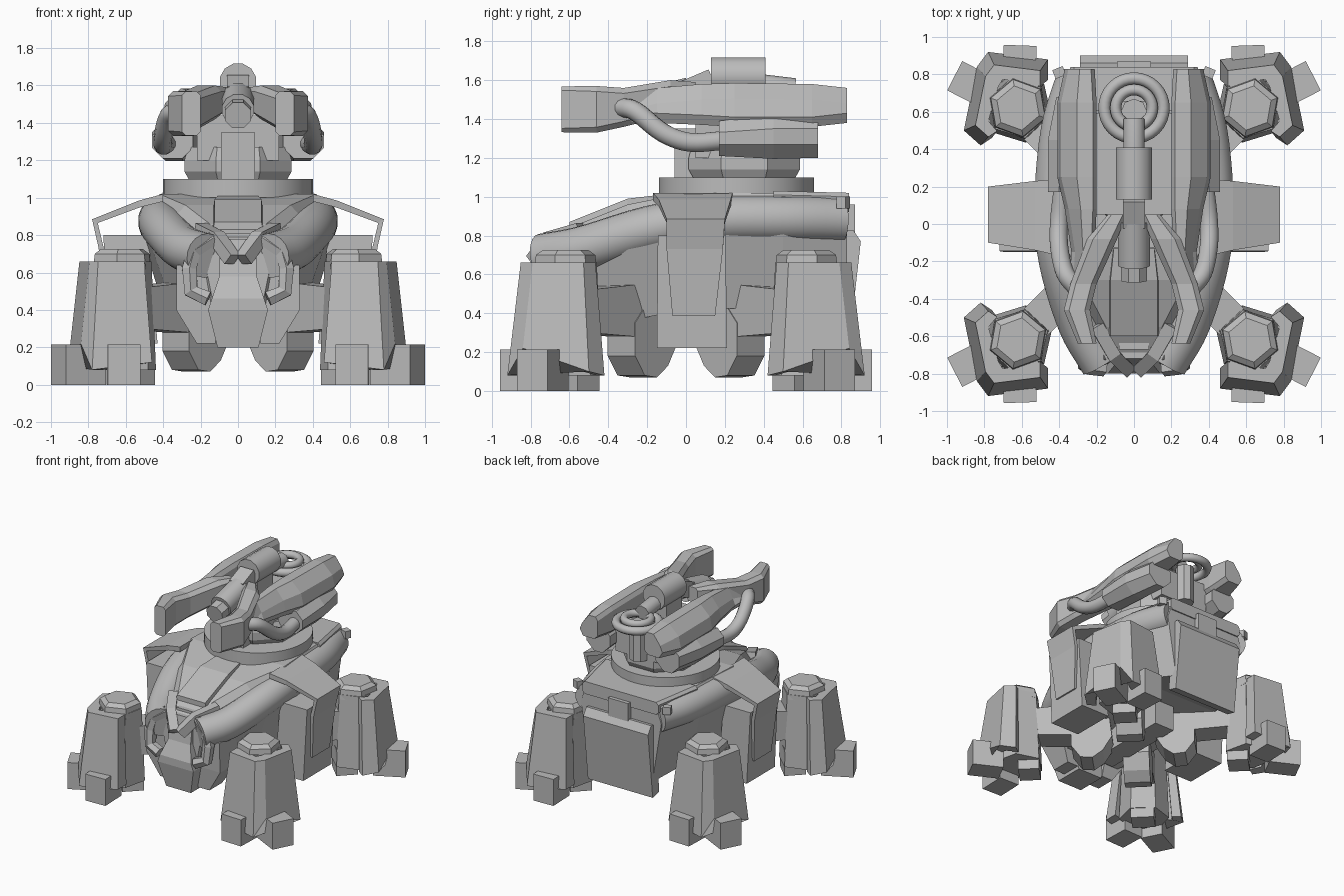
import bpy, bmesh, math
from mathutils import Vector, Matrix

if "Cube" in bpy.data.objects:
    bpy.data.objects.remove(bpy.data.objects["Cube"])

grey = bpy.data.materials.new("hull grey")
grey.diffuse_color = (0.5, 0.5, 0.5, 1)
grey.use_nodes = True
grey.node_tree.nodes["Principled BSDF"].inputs["Base Color"].default_value = grey.diffuse_color


def loft(name, rings, mirror="", smooth=False, closed=False):
    """Skin equal-length rings of points; optional mirroring in x and y."""
    bm = bmesh.new()
    vs = [[bm.verts.new(p) for p in r] for r in rings]
    n, m = len(rings[0]), len(rings)
    for i in range(m if closed else m - 1):
        a, b = vs[i], vs[(i + 1) % m]
        for j in range(n):
            k = (j + 1) % n
            bm.faces.new((a[j], a[k], b[k], b[j]))
    if not closed:
        bm.faces.new(vs[0])
        bm.faces.new(vs[-1])
    bmesh.ops.recalc_face_normals(bm, faces=bm.faces)
    me = bpy.data.meshes.new(name)
    bm.to_mesh(me)
    bm.free()
    me.materials.append(grey)
    ob = bpy.data.objects.new(name, me)
    bpy.context.collection.objects.link(ob)
    if mirror:
        mod = ob.modifiers.new("mirror", "MIRROR")
        mod.use_axis = ("x" in mirror, "y" in mirror, False)
        mod.use_mirror_merge = False
    if smooth:
        bpy.ops.object.select_all(action="DESELECT")
        ob.select_set(True)
        bpy.context.view_layer.objects.active = ob
        bpy.ops.object.shade_smooth_by_angle(angle=math.radians(40))
    return ob


def oct_y(x, y, z, w, h, c=0.4):
    """Chamfered rectangle facing along y; w and h are half sizes."""
    k = c * min(w, h)
    q = [(w, h - k), (w - k, h), (k - w, h), (-w, h - k),
         (-w, k - h), (k - w, -h), (w - k, -h), (w, k - h)]
    return [(x + a, y, z + b) for a, b in q]


def rect_z(x, y, z, w, d):
    return [(x - w, y - d, z), (x + w, y - d, z), (x + w, y + d, z), (x - w, y + d, z)]


def disc_z(x, y, z, r, n, turn=0.0):
    return [(x + r * math.cos(turn + math.tau * i / n),
             y + r * math.sin(turn + math.tau * i / n), z) for i in range(n)]


def box(name, c, half, mirror="", turn=0.0):
    rot = Matrix.Rotation(turn, 3, "Z")
    rings = [[Vector(c) + rot @ Vector(p) for p in rect_z(0, 0, z, half[0], half[1])]
             for z in (-half[2], half[2])]
    return loft(name, rings, mirror)


def diagonal(name, profile, half):
    """Radius/height profile standing on the diagonal, thickened sideways, in all corners."""
    s = math.sqrt(0.5)
    return loft(name, [[((r - t) * s, (r + t) * s, z) for r, z in profile]
                       for t in (-half, half)], "xy")


def tube(name, pts, r, n=14, mirror="", steps=5):
    """Round bar along a soft path, or a straight-edged one with steps=1."""
    p = [Vector(q) for q in pts]
    e = [2 * p[0] - p[1]] + p + [2 * p[-1] - p[-2]]
    path = []
    for i in range(1, len(e) - 2):
        for s in range(steps):
            t = s / steps
            a, b, c, d = e[i - 1:i + 3]
            path.append(0.5 * (2 * b + (c - a) * t + (2 * a - 5 * b + 4 * c - d) * t * t
                               + (3 * b - a - 3 * c + d) * t ** 3))
    path.append(p[-1])
    rings = []
    for i, q in enumerate(path):
        d = (path[min(i + 1, len(path) - 1)] - path[max(i - 1, 0)]).normalized()
        up = Vector((0, 1, 0)) if abs(d.y) < 0.6 and n == 6 else Vector((0, 0, 1))
        u = d.cross(up).normalized()
        v = u.cross(d)
        off = math.pi / n
        rings.append([q + r * (math.cos(off + math.tau * j / n) * u
                               + math.sin(off + math.tau * j / n) * v) for j in range(n)])
    return loft(name, rings, mirror, smooth=n > 8)


# torso: y, top half width, top z, widest half width, its z, bottom half width, bottom z
hull = [(.83, .31, .99, .36, .85, .28, .36), (.5, .39, 1.02, .48, .85, .38, .43),
        (0, .42, 1.02, .53, .84, .40, .42), (-.3, .28, .96, .47, .76, .33, .36),
        (-.55, .15, .86, .33, .66, .22, .30), (-.72, .10, .76, .17, .62, .10, .28)]
loft("torso", [[(a, y, za), (b, y, zb), (c, y, zc), (-c, y, zc), (-b, y, zb), (-a, y, za)]
               for y, a, za, b, zb, c, zc in hull])
tube("shoulder_roll", [(.29, .80, .88), (.38, .5, .885), (.415, .1, .88), (.39, -.2, .83),
                       (.29, -.53, .73), (.17, -.74, .69)], .12, 18, "x")
loft("back_collar", [oct_y(0, .45, .98, .42, .05), oct_y(0, .84, .97, .34, .05)])
box("back_tab", (.40, .81, .97), (.03, .025, .03), "x", -.4)

# rear hatch
loft("rear_hatch", [[(x, .76, .26), (x, .84, .24), (x, .90, .77), (x, .86, .83), (x, .78, .82)]
                    for x in (-.29, .29)])
box("rear_latch", (0, .83, .88), (.09, .04, .08))

# side plate and side box
loft("side_plate", [[(xi, a, zi), (xi, b, zi), (xo, b, zo), (xo, a, zo)]
                    for xi, zi, xo, zo, a, b in
                    [(.40, .98, .40, 1.02, -.17, .24), (.52, .95, .53, .985, -.14, .23),
                     (.75, .865, .78, .885, -.10, .20), (.72, .74, .745, .73, -.10, .19),
                     (.69, .39, .715, .385, -.07, .15)]], "x")
loft("side_box", [rect_z(.56, .03, .22, .13, .18), rect_z(.60, .03, .80, .12, .175)], "x")

# nose: sloping shield, chin block, crossed braces and jaw guards
loft("nose_shield", [[(-w, y, b), (w, y, b), (w * .9, y, t), (-w * .9, y, t)]
                     for y, w, b, t in [(-.13, .12, .90, 1.01), (-.30, .14, .88, .99),
                                        (-.60, .14, .80, .87)]])
loft("chin_block", [rect_z(0, -.64, .20, .11, .12), rect_z(0, -.66, .40, .16, .14),
                    rect_z(0, -.66, .46, .14, .14), rect_z(0, -.63, .58, .10, .12),
                    rect_z(0, -.60, .78, .10, .12)])
box("nose_stud", (0, -.64, .76), (.08, .03, .05))
tube("nose_brace", [(.20, -.54, .83), (.11, -.70, .785), (.03, -.78, .67)], .05, 4, "x", 1)
tube("jaw_guard", [(.14, -.70, .78), (.24, -.74, .71), (.26, -.75, .62), (.25, -.76, .50),
                   (.16, -.77, .46)], .045, 6, "x", 1)
loft("cheek", [rect_z(.17, -.60, .22, .05, .08), rect_z(.22, -.58, .40, .11, .12),
               rect_z(.20, -.58, .64, .13, .13)], "x")

# undercarriage: spine, hips and leg arms
box("belly_spine", (0, 0, .34), (.09, .36, .12))
diagonal("hip", [(.16, .25), (.23, .13), (.31, .07), (.40, .08), (.47, .18), (.47, .35),
                 (.40, .43), (.18, .43)], .10)
diagonal("leg_arm", [(.30, .27), (.80, .30), (.80, .52), (.30, .56)], .095)

# leg: column, cap, wrap-round armour and toes
C = (.62, .62)
loft("leg_column", [disc_z(*C, .08, .19, 6, .3), disc_z(*C, .66, .165, 6, .3)], "xy")
loft("leg_cap", [disc_z(*C, z, r, 6, .35) for z, r in
                 [(.62, .165), (.70, .155), (.725, .12)]], "xy")
shell = [(.46, .88, .12), (.78, .92, .08), (.84, .84, .22), (.91, .50, .10), (.82, .42, .08),
         (.76, .46, .08), (.82, .53, .10), (.75, .77, .20), (.72, .82, .08), (.46, .77, .12)]
k = .77
loft("leg_armour", [[(x, y, z) for x, y, z in shell],
                    [(C[0] + .02 + (x - C[0] - .02) * k, C[1] + (y - C[1]) * k, .66)
                     for x, y, z in shell]], "xy")
for tag, ang, near, far in (("outer", 27, .14, .38), ("end", 92, .12, .335), ("inner", 225, .0, .16)):
    a = math.radians(ang)
    d = (near + far) / 2
    box(tag + "_toe", (C[0] + d * math.cos(a), C[1] + d * math.sin(a), .107),
        ((far - near) / 2, .088, .107), "xy", a)

# turret base
T = (0, .26)
loft("turret_ring", [disc_z(*T, 1.0, .40, 40), disc_z(*T, 1.10, .40, 40)], smooth=True)
loft("turret_neck", [disc_z(0, .30, z, r, 8, math.pi / 8) for z, r in
                     [(1.09, .28), (1.14, .31), (1.20, .31), (1.27, .29)]])
box("turret_core", (0, .32, 1.32), (.22, .27, .12))
box("front_column", (0, .04, 1.22), (.09, .10, .13))

# gun pods with sloping outer shoulders: y, inner x, outer x, bottom z, top z
pod = [(.83, .21, .37, 1.38, 1.56), (.65, .20, .41, 1.36, 1.58), (.25, .20, .41, 1.36, 1.585),
       (.08, .20, .37, 1.37, 1.58), (-.15, .21, .335, 1.38, 1.56), (-.37, .25, .35, 1.39, 1.51)]
loft("upper_pod", [[(a, y, lo + .03), (a, y, hi - .03), (a + .02, y, hi), (a + (b - a) * .5, y, hi),
                    (b - .02, y, hi - .08), (b, y, lo + .05), (b - .03, y, lo), (a + .03, y, lo)]
                   for y, a, b, lo, hi in pod], "x")
loft("lower_pod", [oct_y(*s, .65) for s in
                   [(.31, .68, 1.31, .105, .11), (.34, .45, 1.31, .12, .115),
                    (.35, .17, 1.30, .11, .09)]], "x")
loft("pincer", [oct_y(*s) for s in
                [(.09, .05, 1.53, .05, .06), (.17, -.08, 1.51, .08, .09),
                 (.27, -.32, 1.46, .07, .10), (.305, -.46, 1.45, .07, .12),
                 (.25, -.64, 1.45, .05, .118)]], "x")
tube("feed_hose", [(.31, -.34, 1.46), (.37, -.26, 1.44), (.40, -.12, 1.33),
                   (.40, .02, 1.28), (.38, .20, 1.29)], .05, 12, "x")

# centre cannon
tube("cannon_breech", [(0, .41, 1.62), (0, .13, 1.62)], .10, 12, steps=1)
tube("cannon_wedge", [(0, .14, 1.60), (0, .0, 1.54)], .085, 4, steps=1)
tube("cannon_barrel", [(0, .56, 1.55), (0, .40, 1.57), (0, -.05, 1.53)], .06, 10, steps=1)
tube("cannon_muzzle", [(0, .02, 1.53), (0, -.22, 1.47)], .088, 12, steps=1)
tube("cannon_tip", [(0, -.20, 1.46), (0, -.30, 1.44)], .075, 8, steps=1)
box("cannon_mount", (0, .25, 1.50), (.07, .10, .08))

# coil rings behind the cannon
for tag, R, r, z in (("outer", .158, .033, 1.50), ("inner", .098, .03, 1.53)):
    rings = []
    for i in range(32):
        a = math.tau * i / 32
        rings.append([((R + r * math.cos(b)) * math.cos(a), .62 + (R + r * math.cos(b)) * math.sin(a),
                       z + r * math.sin(b)) for b in [math.tau * j / 10 for j in range(10)]])
    loft(tag + "_coil", rings, smooth=True, closed=True)
loft("coil_post", [disc_z(0, .60, 1.2, .07, 8), disc_z(0, .60, 1.5, .07, 8)])
